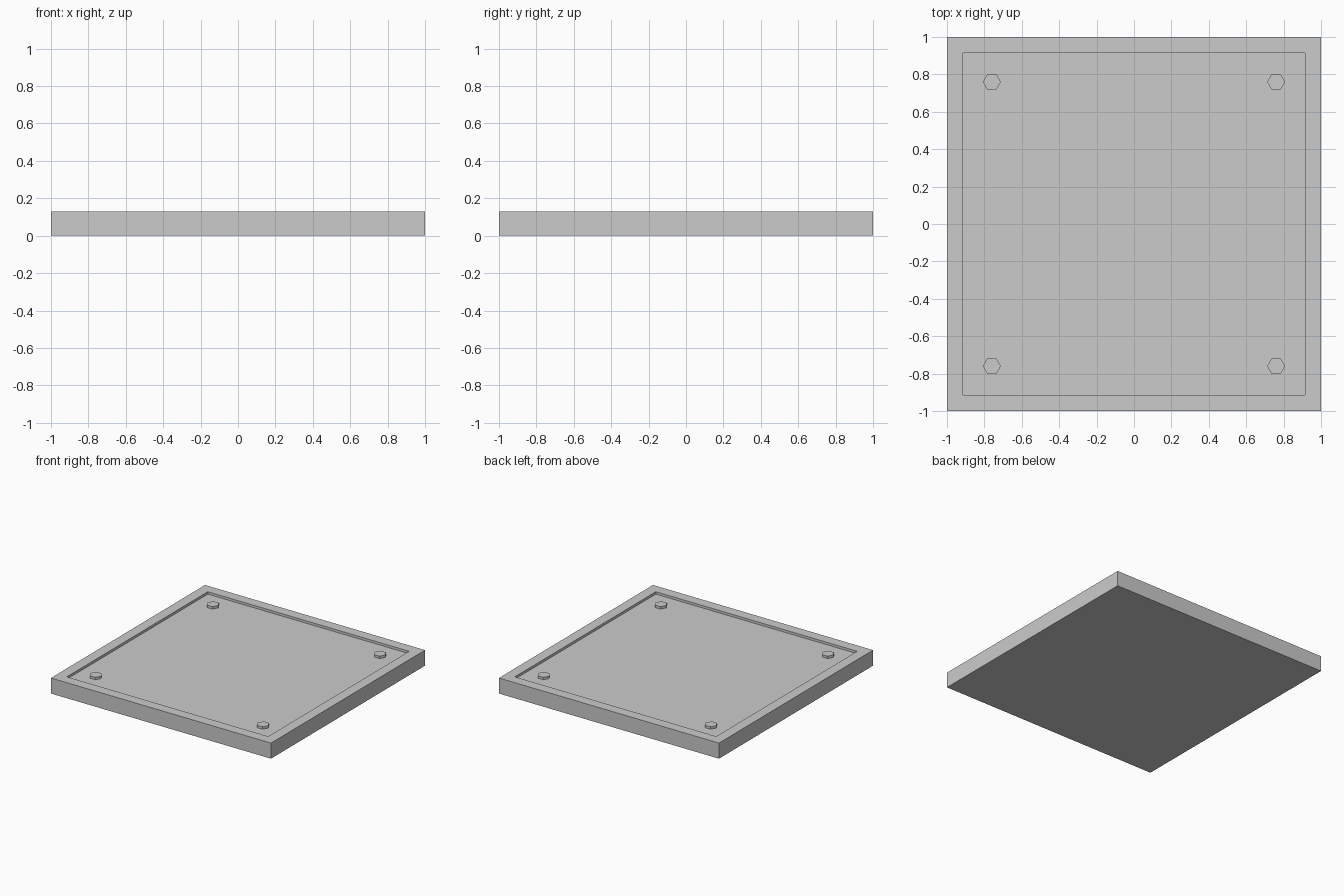
import bpy, bmesh
from mathutils import Matrix

if "Cube" in bpy.data.objects:
    bpy.data.objects.remove(bpy.data.objects["Cube"])

HEIGHT = 0.128
DEPTH = 0.02
RIM = 0.12
FLOOR = HEIGHT - DEPTH


def finish(bm, name):
    mesh = bpy.data.meshes.new(name)
    bm.to_mesh(mesh)
    bm.free()
    obj = bpy.data.objects.new(name, mesh)
    bpy.context.collection.objects.link(obj)
    return obj


# Square plate with a shallow recessed panel
bm = bmesh.new()
bmesh.ops.create_cube(bm, size=1, matrix=Matrix.Translation((0, 0, HEIGHT / 2))
                      @ Matrix.Diagonal((2, 2, HEIGHT, 1)))
top = max(bm.faces, key=lambda f: f.calc_center_median().z)
bmesh.ops.inset_region(bm, faces=[top], thickness=RIM)
panel = bmesh.ops.extrude_discrete_faces(bm, faces=[top])["faces"]
bmesh.ops.translate(bm, verts=panel[0].verts, vec=(0, 0, -DEPTH))
bmesh.ops.recalc_face_normals(bm, faces=bm.faces)
finish(bm, "recessed_plate")

# Hexagonal bolt heads in the corners, points facing along x
for i, (sx, sy) in enumerate([(-1, -1), (1, -1), (1, 1), (-1, 1)]):
    bm = bmesh.new()
    bmesh.ops.create_cone(bm, cap_ends=True, segments=6, radius1=0.048,
                          radius2=0.048, depth=DEPTH,
                          matrix=Matrix.Rotation(1.5707963, 4, 'Z'))
    bolt = finish(bm, f"bolt_head_{i + 1}")
    bolt.location = (sx * 0.76, sy * 0.76, FLOOR + DEPTH / 2)
